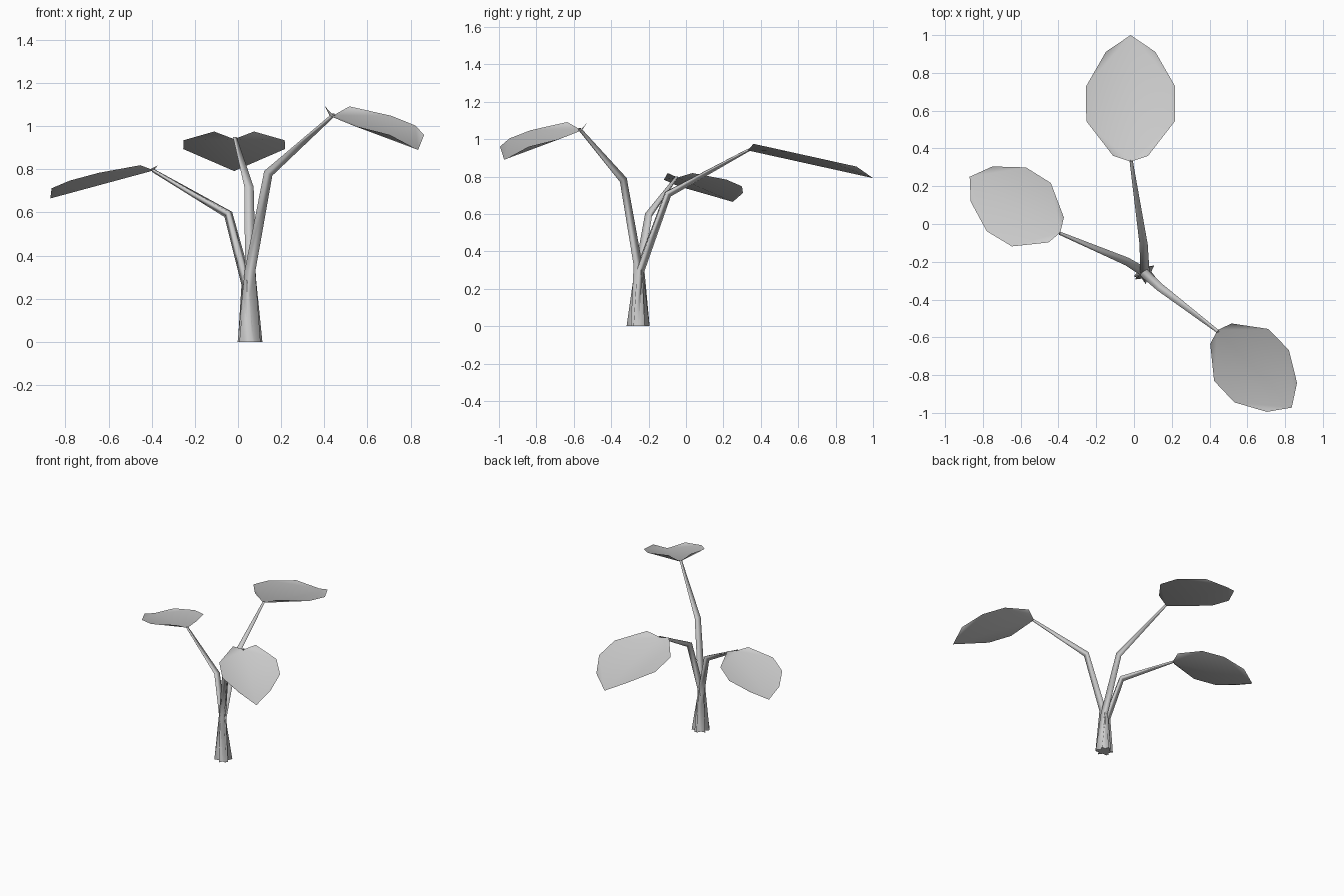
import bpy, math
from mathutils import Vector

if "Cube" in bpy.data.objects:
    bpy.data.objects.remove(bpy.data.objects["Cube"])

ROOT = Vector((0.056, -0.256, 0))
UP = Vector((0, 0, 1))


def add_mesh(name, verts, faces):
    mesh = bpy.data.meshes.new(name)
    mesh.from_pydata(verts, [], faces)
    mesh.shade_smooth()
    obj = bpy.data.objects.new(name, mesh)
    bpy.context.collection.objects.link(obj)
    return obj


def stem(name, bend, knee, end):
    """Tapered three-sided tube: root, bend, knee, tip."""
    path = [ROOT, Vector(bend), Vector(knee), Vector(end)]
    radii = [0.062, 0.029, 0.025, 0.010]
    heading = (path[3] - path[0]) * Vector((1, 1, 0))
    side = UP.cross(heading.normalized())
    verts, faces = [], []
    for i, (p, r) in enumerate(zip(path, radii)):
        if i == 0:
            t = UP
        else:
            t = (p - path[i - 1]).normalized()
            if i < 3:
                t = (t + (path[i + 1] - p).normalized()).normalized()
        fwd = side.cross(t).normalized()
        for k in range(3):
            a = math.tau * k / 3
            verts.append(p + r * (math.cos(a) * fwd + math.sin(a) * side))
    for i in range(3):
        for k in range(3):
            a, b = i * 3 + k, i * 3 + (k + 1) % 3
            faces.append((a, b, b + 3, a + 3))
    faces.append((2, 1, 0))
    obj = add_mesh(name, verts, faces)
    obj.data.polygons[len(faces) - 1].use_smooth = False


def leaf(name, base, tip, rise):
    """Ten-sided leaf folded along its midrib, edges lifted by rise."""
    base, tip = Vector(base), Vector(tip)
    axis = tip - base
    flat = axis * Vector((1, 1, 0))
    side = UP.cross(flat)
    outline = [(0.046, 0.138), (0.32, 0.35), (0.595, 0.352), (0.868, 0.195)]
    verts = [base, tip]
    for s in (1, -1):
        verts += [base + axis * u + side * s * w + UP * rise for u, w in outline]
    faces = [(0, 3, 2), (0, 1, 4, 3), (1, 5, 4),
             (0, 6, 7), (0, 7, 8, 1), (1, 8, 9)]
    add_mesh(name, verts, faces)


# Stems
stem("back_stem", (0.056, -0.25, 0.30), (0.05, -0.10, 0.71), (-0.015, 0.335, 0.945))
stem("right_stem", (0.058, -0.262, 0.33), (0.143, -0.34, 0.785), (0.445, -0.57, 1.055))
stem("left_stem", (0.042, -0.25, 0.27), (-0.045, -0.195, 0.595), (-0.395, -0.048, 0.797))

# Leaves
leaf("back_leaf", (-0.018, 0.33, 0.94), (-0.018, 1.0, 0.792), 0.042)
leaf("right_leaf", (0.442, -0.562, 1.05), (0.835, -0.972, 0.89), 0.049)
leaf("left_leaf", (-0.39, -0.045, 0.795), (-0.87, 0.25, 0.665), 0.03)
